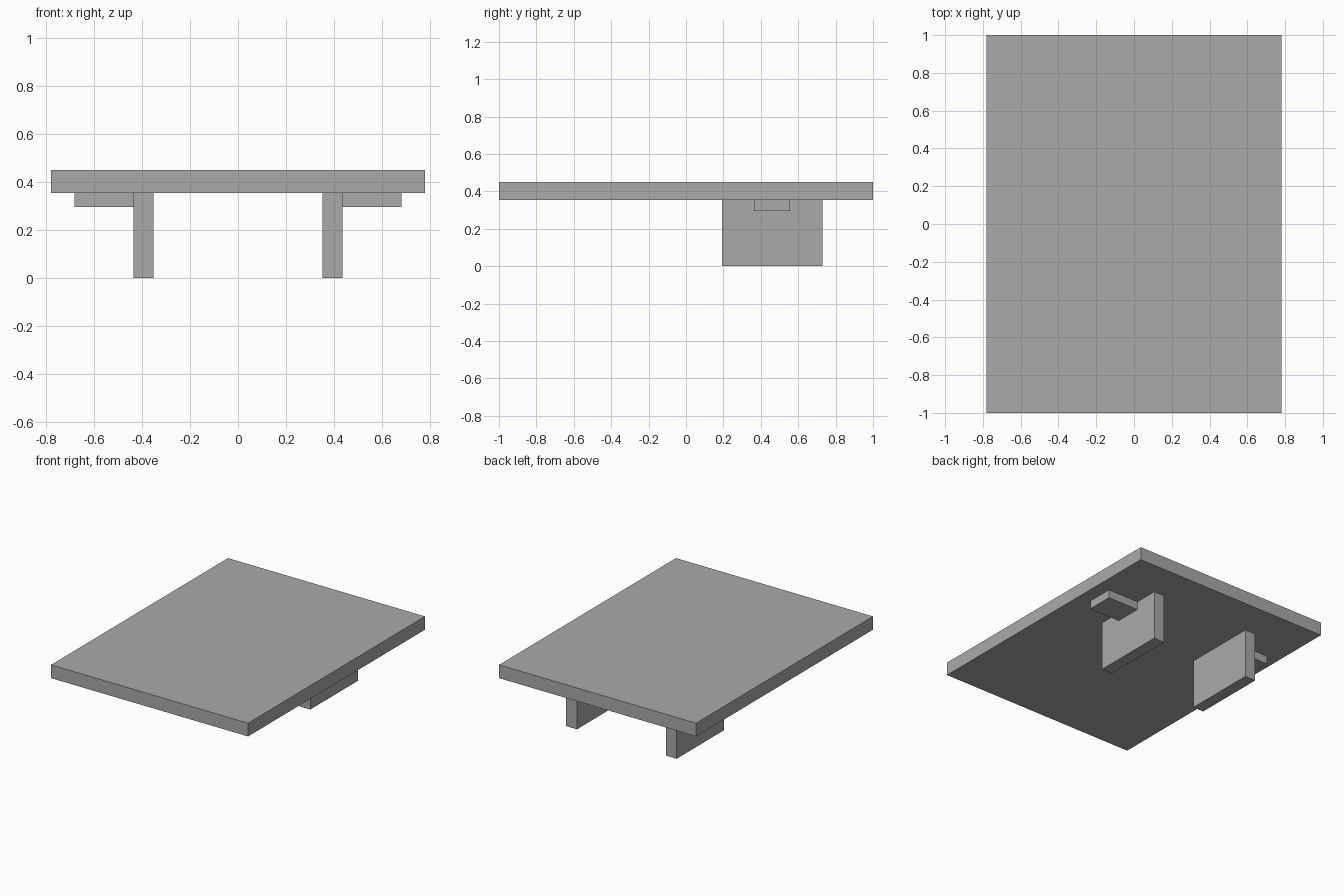
import bpy

# Remove the default object
cube = bpy.data.objects.get("Cube")
if cube:
    bpy.data.objects.remove(cube, do_unlink=True)

# Single grey colour
grey = bpy.data.materials.new("plain_grey")
grey.use_nodes = True
colour = (0.4, 0.4, 0.4, 1.0)
grey.diffuse_color = colour
grey.node_tree.nodes["Principled BSDF"].inputs["Base Color"].default_value = colour


def box(name, low, high):
    """Add a flat-shaded box spanning two opposite corners."""
    centre = [(a + b) / 2 for a, b in zip(low, high)]
    bpy.ops.mesh.primitive_cube_add(size=1, location=centre)
    ob = bpy.context.object
    ob.name = name
    ob.scale = [b - a for a, b in zip(low, high)]
    bpy.ops.object.transform_apply(location=False, rotation=False, scale=True)
    ob.data.materials.append(grey)
    return ob


def mirrored_box(name, inner, outer, y, z):
    """Add a matching pair of boxes on the left (+x) and right (-x)."""
    box("left_" + name, (inner, y[0], z[0]), (outer, y[1], z[1]))
    box("right_" + name, (-outer, y[0], z[0]), (-inner, y[1], z[1]))


underside = 0.355

# Flat slab
box("top_slab", (-0.78, -1, underside), (0.78, 1, 0.45))

# Upright panels and the outer brackets beside them
mirrored_box("leg_panel", 0.352, 0.437, (0.193, 0.73), (0, underside))
mirrored_box("side_bracket", 0.437, 0.683, (0.363, 0.556), (0.296, underside))
